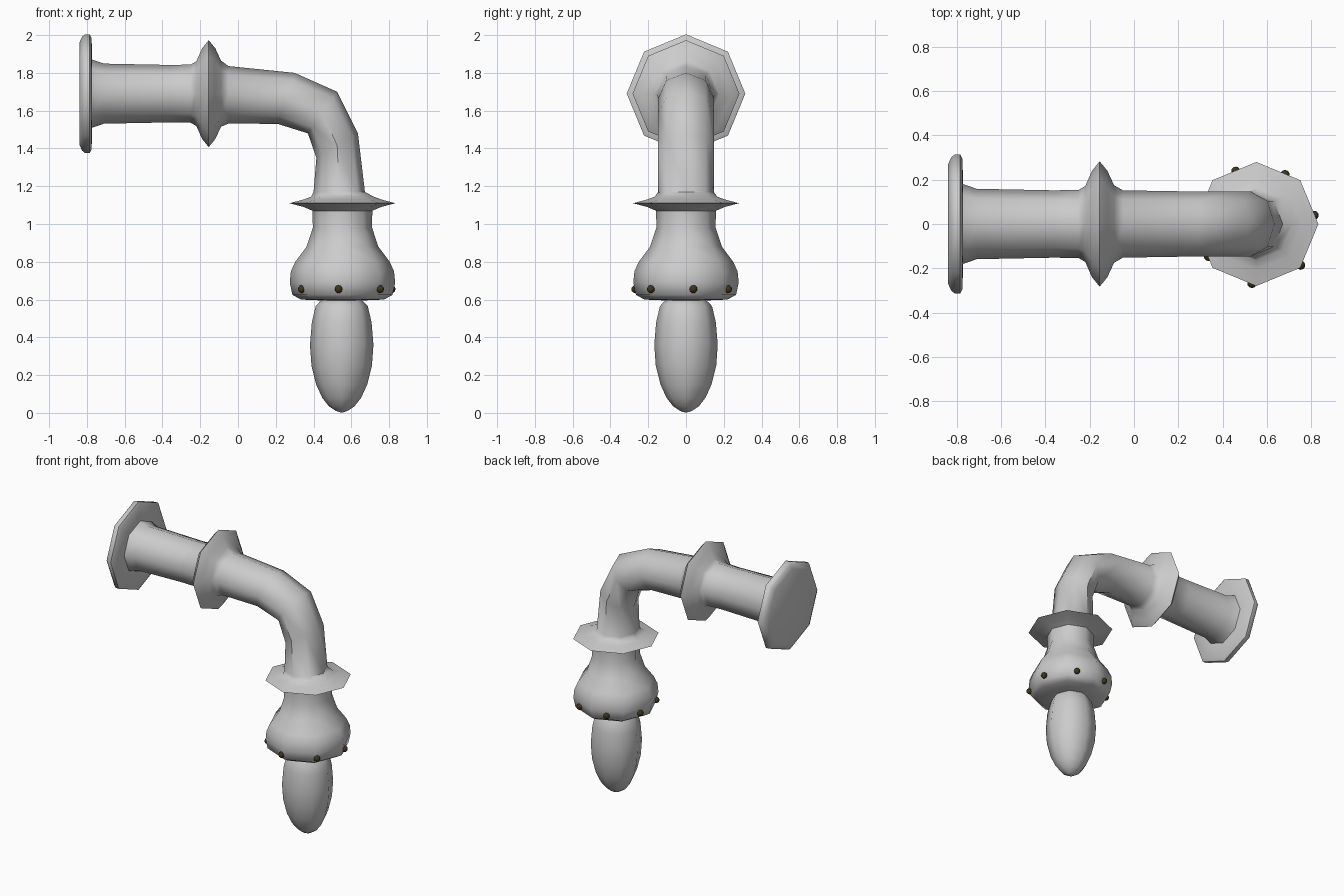
import bpy, bmesh, math
from mathutils import Vector

if "Cube" in bpy.data.objects:
    bpy.data.objects.remove(bpy.data.objects["Cube"])

SIDES = 8
CX = 0.553  # axis of the hanging parts


def loft(name, rings, angle=40):
    """Skin octagonal rings given as (centre, half-axis u, y radius)."""
    bm = bmesh.new()
    loops = []
    for c, u, ry in rings:
        loops.append([bm.verts.new(c + u * math.cos(a) + Vector((0, ry * math.sin(a), 0)))
                      for a in (2 * math.pi * k / SIDES for k in range(SIDES))])
    for a, b in zip(loops, loops[1:]):
        for k in range(SIDES):
            n = (k + 1) % SIDES
            bm.faces.new((a[k], a[n], b[n], b[k]))
    bm.faces.new(loops[0])
    bm.faces.new(loops[-1])
    bmesh.ops.recalc_face_normals(bm, faces=bm.faces[:])
    me = bpy.data.meshes.new(name)
    bm.to_mesh(me)
    bm.free()
    ob = bpy.data.objects.new(name, me)
    bpy.context.collection.objects.link(ob)
    smooth(ob, angle)
    return ob


def smooth(ob, angle):
    bpy.ops.object.select_all(action='DESELECT')
    ob.select_set(True)
    bpy.context.view_layer.objects.active = ob
    bpy.ops.object.shade_smooth_by_angle(angle=math.radians(angle))


def along_x(x, r, z=1.69):
    return Vector((x, 0, z)), Vector((0, 0, r)), r


def along_z(z, r, x=CX):
    return Vector((x, 0, z)), Vector((r, 0, 0)), r


def bend(ox, oz, ix, iz, ry):
    o, i = Vector((ox, 0, oz)), Vector((ix, 0, iz))
    return (o + i) / 2, (o - i) / 2, ry


# Wall plate, horizontal pipe with collar, elbow, lower flange and socket
rings = [along_x(x, r) for x, r in [
    (-0.84, 0.27), (-0.825, 0.302), (-0.81, 0.314), (-0.785, 0.314), (-0.775, 0.295),
    (-0.772, 0.18), (-0.71, 0.159), (-0.36, 0.152), (-0.25, 0.154), (-0.22, 0.172),
    (-0.19, 0.24), (-0.155, 0.283), (-0.12, 0.24), (-0.09, 0.175)]]
rings += [along_x(-0.05, 0.152, 1.684)]
rings += [bend(*b) for b in [
    (0.30, 1.80, 0.21, 1.53, 0.147), (0.525, 1.70, 0.37, 1.48, 0.147),
    (0.635, 1.48, 0.415, 1.35, 0.147), (0.672, 1.17, 0.40, 1.17, 0.147)]]
rings += [along_z(z, r) for z, r in [
    (1.145, 0.165), (1.13, 0.205), (1.11, 0.28), (1.09, 0.205), (1.07, 0.158),
    (0.98, 0.157), (0.88, 0.19), (0.80, 0.25), (0.75, 0.273), (0.69, 0.279),
    (0.625, 0.265), (0.60, 0.22), (0.595, 0.10)]]
loft("lamp_arm", rings, 50)

# Bulb
loft("bulb", [along_z(z, r, 0.549) for z, r in [
    (0.60, 0.09), (0.59, 0.115), (0.565, 0.138), (0.48, 0.158), (0.36, 0.168),
    (0.25, 0.16), (0.15, 0.135), (0.08, 0.103), (0.035, 0.068), (0.01, 0.03), (0.003, 0.008)]], 60)

# Rivets around the socket, seated on its octagonal surface
mat = bpy.data.materials.new("dark_bronze")
mat.diffuse_color = (0.05, 0.035, 0.012, 1)
mat.use_nodes = True
mat.node_tree.nodes["Principled BSDF"].inputs["Base Color"].default_value = mat.diffuse_color
for k in range(7):
    a = math.radians(8.5 + k * 360 / 7)
    off = a % (math.pi / 4) - math.pi / 8
    r = 0.277 * math.cos(math.pi / 8) / math.cos(off)
    bpy.ops.mesh.primitive_uv_sphere_add(segments=10, ring_count=6, radius=0.021,
        location=(CX + r * math.cos(a), r * math.sin(a), 0.655))
    ob = bpy.context.object
    ob.name = f"rivet_{k + 1}"
    ob.data.materials.append(mat)
    smooth(ob, 60)
